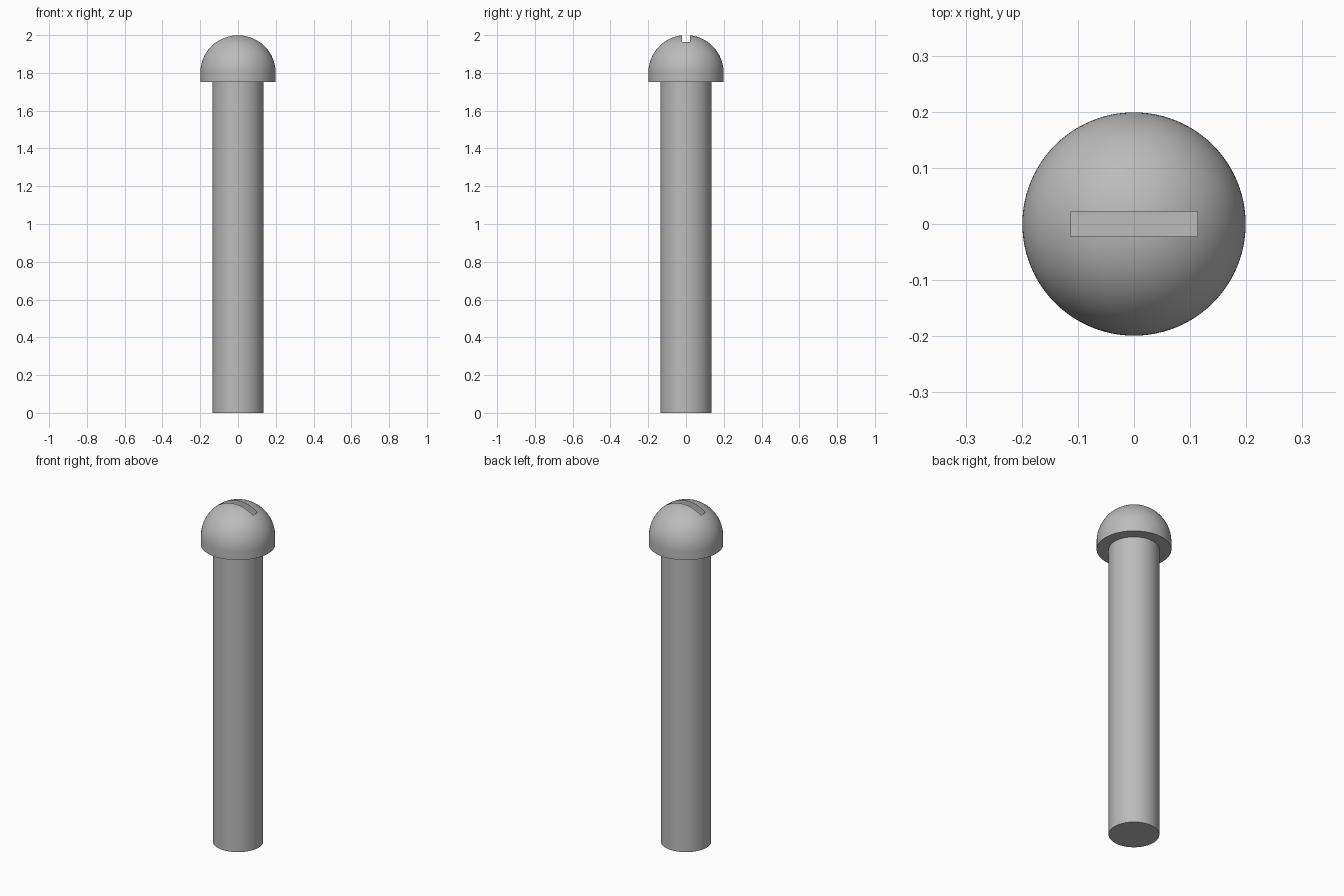
import bpy, bmesh, math

cube = bpy.data.objects.get("Cube")
if cube:
    bpy.data.objects.remove(cube, do_unlink=True)

HEAD_R, SHAFT_R = 0.199, 0.135
HEAD_BASE, DOME_Z = 1.753, 1.801
SEGMENTS = 96

steel = bpy.data.materials.new("grey_steel")
steel.use_nodes = True
colour = (0.5, 0.5, 0.5, 1)
steel.diffuse_color = colour
steel.node_tree.nodes["Principled BSDF"].inputs["Base Color"].default_value = colour


def add_object(name, bm):
    mesh = bpy.data.meshes.new(name)
    bm.to_mesh(mesh)
    bm.free()
    mesh.materials.append(steel)
    obj = bpy.data.objects.new(name, mesh)
    bpy.context.collection.objects.link(obj)
    return obj


# Screw body: shaft, flat shoulder and domed head as one turned profile
profile = [(0, 0), (SHAFT_R, 0), (SHAFT_R, HEAD_BASE), (HEAD_R, HEAD_BASE)]
STEPS = 24
for i in range(STEPS):
    a = math.pi / 2 * i / STEPS
    profile.append((HEAD_R * math.cos(a), DOME_Z + HEAD_R * math.sin(a)))
profile.append((0, DOME_Z + HEAD_R))

bm = bmesh.new()
verts = [bm.verts.new((r, 0, z)) for r, z in profile]
edges = [bm.edges.new(pair) for pair in zip(verts, verts[1:])]
bmesh.ops.spin(bm, geom=verts + edges, axis=(0, 0, 1), cent=(0, 0, 0),
               angle=2 * math.pi, steps=SEGMENTS, use_duplicate=False)
bmesh.ops.remove_doubles(bm, verts=bm.verts, dist=0.0001)
bmesh.ops.recalc_face_normals(bm, faces=bm.faces)
screw = add_object("screw_body", bm)

# Driver slot: closed-ended pocket cut into the dome
bm = bmesh.new()
bmesh.ops.create_cube(bm, size=1)
bmesh.ops.scale(bm, vec=(0.227, 0.045, 0.2), verts=bm.verts)
bmesh.ops.translate(bm, vec=(0, 0, 2.01), verts=bm.verts)
cutter = add_object("slot_cutter", bm)
cutter.hide_render = True
cutter.hide_set(True)

cut = screw.modifiers.new("driver_slot", "BOOLEAN")
cut.operation = "DIFFERENCE"
cut.solver = "EXACT"
cut.object = cutter

# Apply the cut, then smooth the round surfaces and keep crisp edges
bpy.context.view_layer.objects.active = screw
screw.select_set(True)
bpy.ops.object.modifier_apply(modifier=cut.name)
bpy.data.objects.remove(cutter, do_unlink=True)
bpy.ops.object.shade_smooth_by_angle(angle=math.radians(30))
